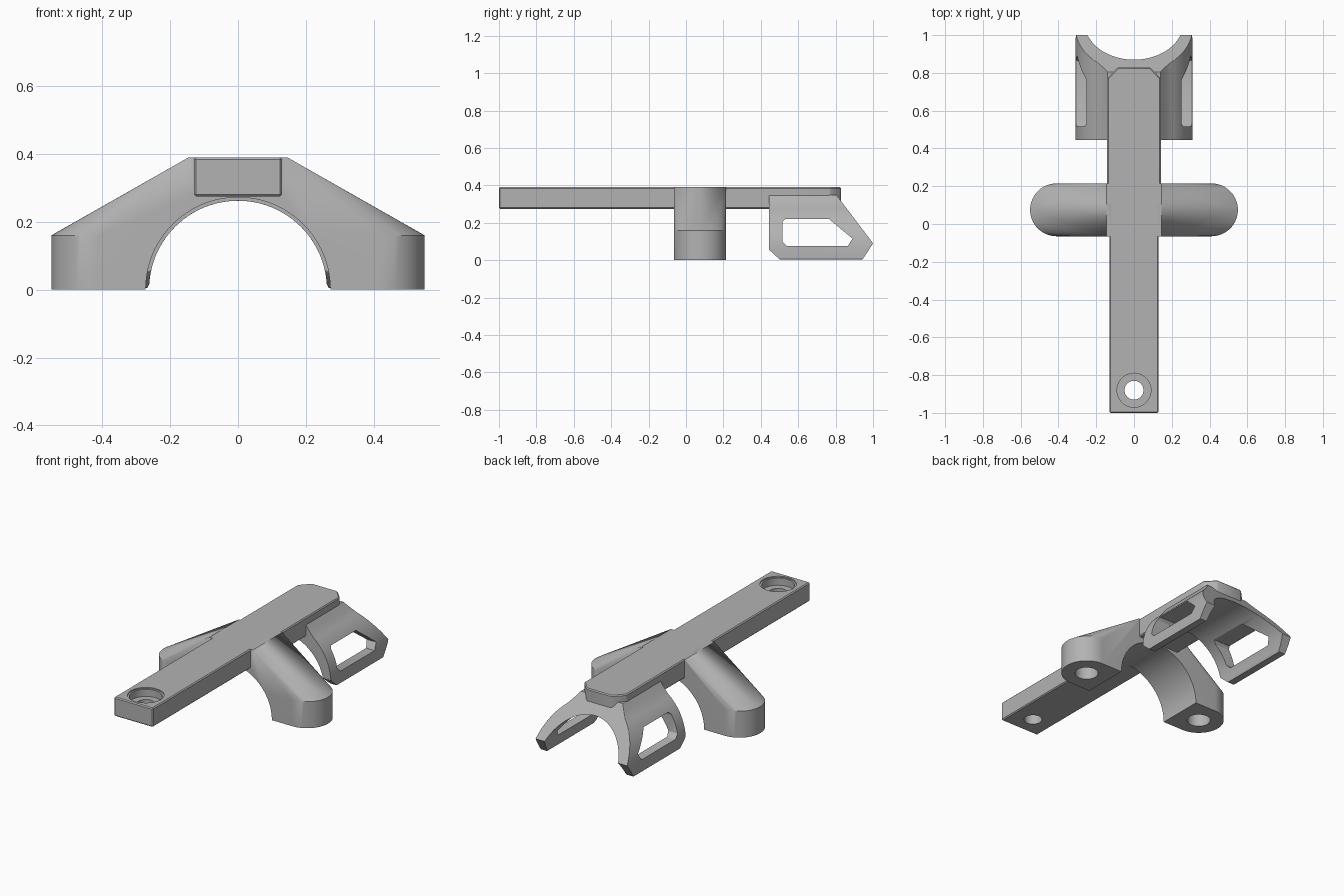
import bpy, bmesh, math
from mathutils import Vector

cube = bpy.data.objects.get("Cube")
if cube:
    bpy.data.objects.remove(cube, do_unlink=True)

grey = bpy.data.materials.new("plain grey")
grey.use_nodes = True
grey.diffuse_color = (0.45, 0.45, 0.45, 1)
grey.node_tree.nodes["Principled BSDF"].inputs["Base Color"].default_value = (0.45, 0.45, 0.45, 1)


def add_object(name, bm):
    bmesh.ops.recalc_face_normals(bm, faces=bm.faces)
    mesh = bpy.data.meshes.new(name)
    bm.to_mesh(mesh)
    bm.free()
    mesh.materials.append(grey)
    obj = bpy.data.objects.new(name, mesh)
    bpy.context.collection.objects.link(obj)
    return obj


def prism(name, points, axis, low, high):
    """Extrude a 2D outline along x, y or z."""
    def place(a, b, d):
        return {"x": (d, a, b), "y": (a, d, b), "z": (a, b, d)}[axis]
    bm = bmesh.new()
    face = bm.faces.new([bm.verts.new(place(a, b, low)) for a, b in points])
    grown = bmesh.ops.extrude_face_region(bm, geom=[face])
    verts = [g for g in grown["geom"] if isinstance(g, bmesh.types.BMVert)]
    bmesh.ops.translate(bm, verts=verts, vec=place(0, 0, high - low))
    return add_object(name, bm)


def arc(cx, cy, r, start, end, steps):
    angles = [math.radians(start + (end - start) * i / steps) for i in range(steps + 1)]
    return [(cx + r * math.cos(t), cy + r * math.sin(t)) for t in angles]


def circle(cx, cy, r, steps=48):
    return arc(cx, cy, r, 0, 360, steps)[:-1]


def apply(obj, mod):
    bpy.ops.object.select_all(action="DESELECT")
    bpy.context.view_layer.objects.active = obj
    obj.select_set(True)
    bpy.ops.object.modifier_apply(modifier=mod.name)


def boolean(obj, tool, operation="DIFFERENCE"):
    mod = obj.modifiers.new("boolean", "BOOLEAN")
    mod.operation, mod.solver, mod.object = operation, "EXACT", tool
    apply(obj, mod)
    bpy.data.objects.remove(tool, do_unlink=True)


def chamfer(obj, width):
    mod = obj.modifiers.new("chamfer", "BEVEL")
    mod.width, mod.segments, mod.angle_limit = width, 1, math.radians(32)
    apply(obj, mod)


def mirrored(half):
    """Complete a half outline by reflecting it across the centre."""
    return half + [(-a, b) for a, b in reversed(half)]


# Long beam with clipped rear corners and a counterbored hole
beam = prism("beam", mirrored([(0.13, -1), (0.13, 0.1), (0.142, 0.1), (0.142, 0.77), (0.085, 0.83)]),
             "z", 0.275, 0.39)
chamfer(beam, 0.012)
boolean(beam, prism("hole", circle(0, -0.88, 0.05), "z", 0.2, 0.5))
boolean(beam, prism("counterbore", circle(0, -0.88, 0.09), "z", 0.34, 0.5))
boolean(beam, prism("rim", circle(0, -0.88, 0.1), "z", 0.383, 0.5))

# Arched bridge: round feet lofted to a straight top edge
bm = bmesh.new()
for side in (-1, 1):
    for x, y in arc(0.41, 0.075, 0.14, -90, 90, 32):
        for z in (0, 0.16):
            bm.verts.new((side * x, y, z))
    for y in (-0.065, 0.215):
        bm.verts.new((side * 0.145, y, 0.39))
bmesh.ops.convex_hull(bm, input=bm.verts)
bridge = add_object("bridge", bm)
boolean(bridge, prism("arch", circle(0, 0, 0.272, 96), "y", -0.5, 0.6))
for side in (-1, 1):
    boolean(bridge, prism("foot_hole", circle(side * 0.41, 0.075, 0.065), "z", -0.1, 0.13))

# Rear clip: curved shell trimmed to a slanted side outline
outer = [(0.31, 0)] + arc(0, 0.04, 0.31, 0, 52, 14) + [(0.165, 0.315), (0.14, 0.348)]
inner = arc(0, 0, 0.262, 180, 0, 48)
inner[0], inner[-1] = (-0.27, 0), (0.27, 0)
clip = prism("clip", mirrored(outer) + inner, "y", 0.3, 1.1)
outline = [(0.445, 0.5), (0.445, 0.055), (0.5, 0.005), (0.945, 0.005), (1, 0.09), (0.69, 0.5)]
boolean(clip, prism("side_outline", outline, "x", -0.5, 0.5), "INTERSECT")
window = [(0.515, 0.1), (0.54, 0.075), (0.865, 0.075), (0.89, 0.115),
          (0.765, 0.22), (0.53, 0.22), (0.515, 0.205)]
boolean(clip, prism("window", window, "x", -0.5, 0.5))
chamfer(clip, 0.012)

# Join the three pieces into one solid body
boolean(beam, bridge, "UNION")
boolean(beam, clip, "UNION")
beam.name = "bracket_body"
bpy.ops.object.select_all(action="DESELECT")
beam.select_set(True)
bpy.context.view_layer.objects.active = beam
bpy.ops.object.shade_smooth_by_angle(angle=math.radians(25))
